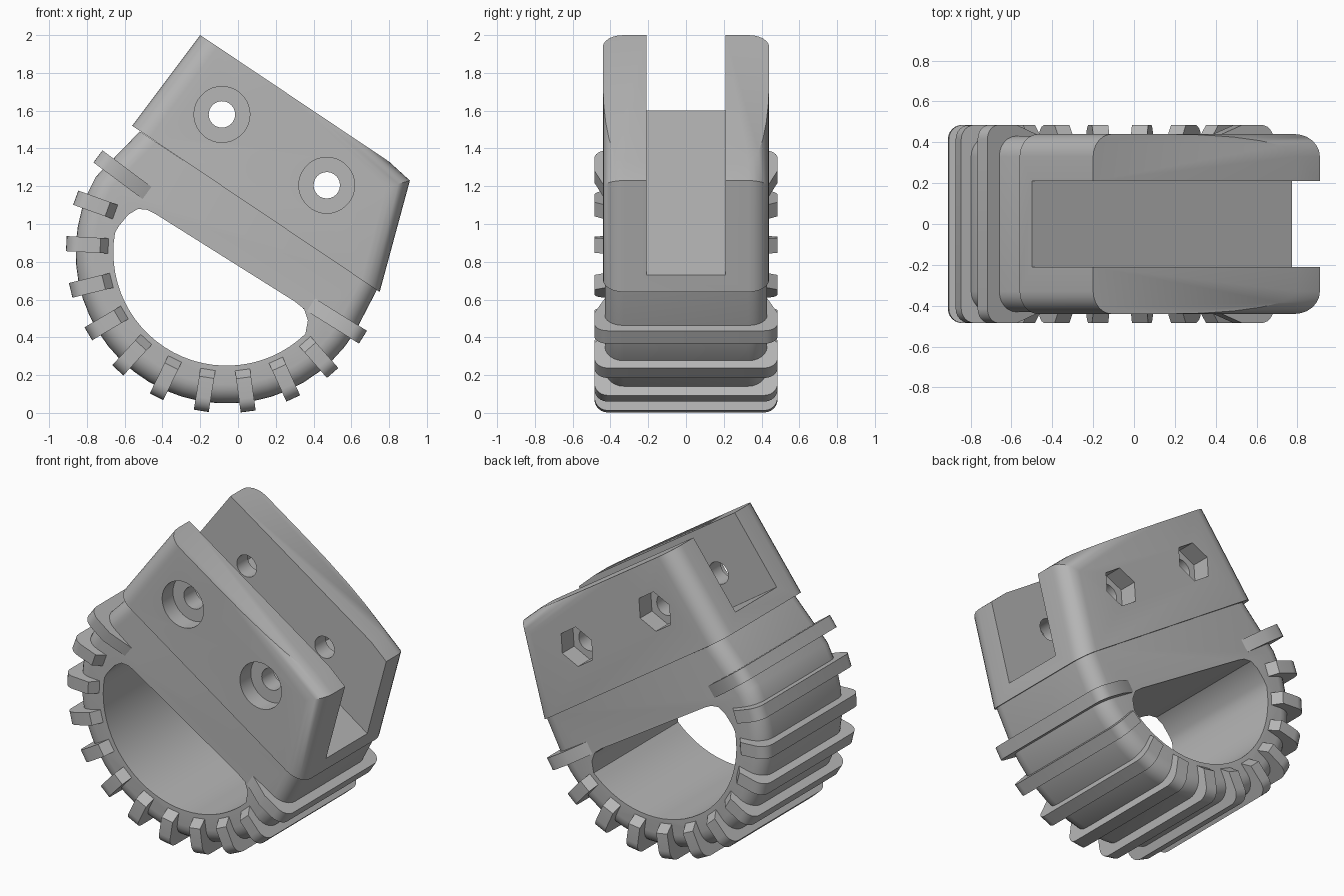
import bpy, bmesh
from math import cos, sin, radians
from mathutils import Matrix

old = bpy.data.objects.get("Cube")
if old:
    bpy.data.objects.remove(old, do_unlink=True)

grey = bpy.data.materials.new("plain_grey")
grey.use_nodes = True
COLOUR = (0.47, 0.47, 0.47, 1)
grey.diffuse_color = COLOUR
grey.node_tree.nodes["Principled BSDF"].inputs["Base Color"].default_value = COLOUR

CX, CZ = -0.06, 0.85  # centre of the ring


def arc(radius, start, end, steps, cx=CX, cz=CZ):
    angles = [radians(start + (end - start) * i / steps) for i in range(steps + 1)]
    return [(cx + radius * cos(a), cz + radius * sin(a)) for a in angles]


def prism(name, pts, y0, y1, round_edge=None, radius=0.1):
    """Extrude an xz outline along y; optionally round chosen rim edges."""
    bm = bmesh.new()
    face = bm.faces.new([bm.verts.new((x, y0, z)) for x, z in pts])
    new = bmesh.ops.extrude_face_region(bm, geom=[face])["geom"]
    for v in new:
        if isinstance(v, bmesh.types.BMVert):
            v.co.y = y1
    bmesh.ops.recalc_face_normals(bm, faces=bm.faces)
    if round_edge:
        rim = [e for e in bm.edges
               if abs(e.verts[0].co.y - e.verts[1].co.y) < 1e-5
               and round_edge(e.verts[0].co, e.verts[1].co)]
        bmesh.ops.bevel(bm, geom=rim, offset=radius, segments=6, profile=0.5,
                        affect='EDGES', clamp_overlap=True)
    mesh = bpy.data.meshes.new(name)
    bm.to_mesh(mesh)
    bm.free()
    mesh.materials.append(grey)
    obj = bpy.data.objects.new(name, mesh)
    bpy.context.collection.objects.link(obj)
    return obj


def activate(obj):
    bpy.ops.object.select_all(action='DESELECT')
    obj.select_set(True)
    bpy.context.view_layer.objects.active = obj


def cut(obj, cutter):
    cutter.hide_render = True
    mod = obj.modifiers.new("cut", 'BOOLEAN')
    mod.operation, mod.solver, mod.object = 'DIFFERENCE', 'EXACT', cutter
    activate(obj)
    bpy.ops.object.modifier_apply(modifier=mod.name)
    bpy.data.objects.remove(cutter, do_unlink=True)


def smooth(obj):
    activate(obj)
    bpy.ops.object.shade_smooth_by_angle(angle=radians(32))


# Ring body: round lower part rising to a neck under the clamp
outline = arc(0.8, 150, 328, 26) + [(0.74, 0.66), (-0.52, 1.49)]


def not_neck_top(a, b):
    return abs(a.x - b.x) < 1.0


ring = prism("ring_body", outline, -0.43, 0.43, not_neck_top, 0.1)
opening = arc(0.6, 170, 314, 28) + [
    (0.37, 0.49), (0.35, 0.55), (0.30, 0.59), (-0.44, 1.055),
    (-0.48, 1.075), (-0.53, 1.08), (-0.58, 1.05), (-0.63, 0.99)]
cut(ring, prism("opening_cutter", opening, -1, 1))
smooth(ring)

# Clamp block with rounded ends
block_outline = [(-0.56, 1.52), (0.75, 0.64), (0.91, 1.23), (0.80, 1.33), (-0.20, 2.0)]


def end_edge(a, b):
    return abs(a.x - b.x) < 0.6


clamp = prism("clamp_block", block_outline, -0.44, 0.44, end_edge, 0.11)

# Slot running the whole length of the clamp
slot = [(-0.92, 1.887), (1.19, 0.447), (1.75, 1.277), (-0.36, 2.717)]
cut(clamp, prism("slot_cutter", slot, -0.21, 0.21))

# Two bolt holes: round recess in front, hexagonal recess behind
for x, z in [(-0.085, 1.58), (0.47, 1.205)]:
    cut(clamp, prism("bolt_cutter", arc(0.07, 0, 345, 23, x, z), -1, 1))
    cut(clamp, prism("head_cutter", arc(0.148, 0, 350, 35, x, z), -1, -0.33))
    cut(clamp, prism("nut_cutter", arc(0.125, 26, 326, 5, x, z), 0.32, 1))
smooth(clamp)


# Radial ribs wrapped round the ring, the two end ones fading into the neck
def rib(name, angle, inner, shoulder):
    half, width, tip, r = 0.08 / 2, 0.485, 0.85, 0.07
    side = [(inner, 0.42), (shoulder, width)]
    side += [(tip - r + r * sin(radians(t)), width - r + r * cos(radians(t)))
             for t in range(0, 91, 15)]
    loop = side + [(u, -v) for u, v in reversed(side)]
    # Outline lies in (radius, y); stand it up and swing it round the ring
    obj = prism(name, loop, -half, half)
    swap = Matrix(((1, 0, 0, 0), (0, 0, 1, 0), (0, -1, 0, 0), (0, 0, 0, 1)))
    place = Matrix.Translation((CX, 0, CZ)) @ Matrix.Rotation(-radians(angle), 4, 'Y')
    obj.data.transform(place @ swap)
    smooth(obj)


COUNT = 12
for i in range(COUNT):
    last = i in (0, COUNT - 1)
    rib(f"rib_{i + 1}", 143.3 + 16.8 * i, 0.5 if last else 0.62, 0.67)
